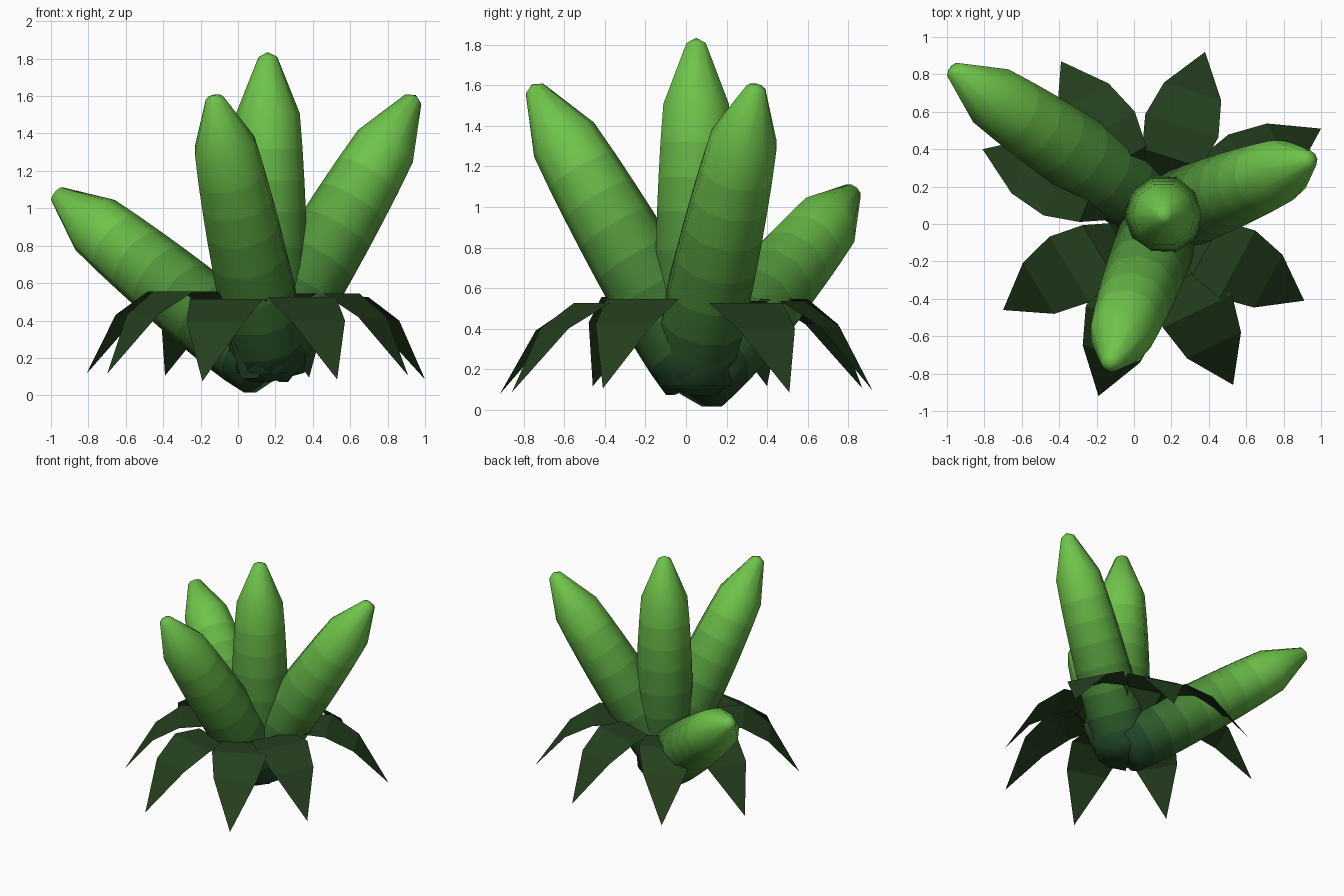
import bpy, math
from mathutils import Vector

if "Cube" in bpy.data.objects:
    bpy.data.objects.remove(bpy.data.objects["Cube"])


def material(name, rgb):
    m = bpy.data.materials.new(name)
    m.diffuse_color = (*rgb, 1)
    m.use_nodes = True
    m.node_tree.nodes["Principled BSDF"].inputs["Base Color"].default_value = m.diffuse_color
    return m


def add_object(name, verts, faces, mats):
    me = bpy.data.meshes.new(name)
    me.from_pydata(verts, [], faces)
    for m in mats:
        me.materials.append(m)
    ob = bpy.data.objects.new(name, me)
    bpy.context.collection.objects.link(ob)
    return ob


# Pod colour bands run from dark at the root to bright at the tip
DARK, BRIGHT = (0.015, 0.06, 0.02), (0.16, 0.55, 0.07)
BANDS = 8
pod_mats = []
for i in range(BANDS):
    k = i / (BANDS - 1)
    pod_mats.append(material(f"pod_green_{i}", [a + (b - a) * k ** 1.3 for a, b in zip(DARK, BRIGHT)]))
leaf_mat = material("leaf_green", (0.018, 0.05, 0.013))

# Pod profile: fraction along the axis, radius
POD = [(0, 0.195), (0.08, 0.208), (0.18, 0.214), (0.28, 0.213), (0.39, 0.209),
       (0.5, 0.203), (0.6, 0.195), (0.7, 0.185), (0.81, 0.17), (0.985, 0.05)]
SIDES = 10


def pod(name, base, tip):
    base, tip = Vector(base), Vector(tip)
    axis = tip - base
    rot = axis.to_track_quat('Z', 'Y')
    verts, faces, bands = [], [], []
    for t, r in POD:
        for s in range(SIDES):
            a = 2 * math.pi * s / SIDES
            verts.append(base + axis * t + rot @ Vector((r * math.cos(a), r * math.sin(a), 0)))
    for i in range(len(POD) - 1):
        for s in range(SIDES):
            n = (s + 1) % SIDES
            faces.append((i * SIDES + s, i * SIDES + n, (i + 1) * SIDES + n, (i + 1) * SIDES + s))
            bands.append(min(i, BANDS - 1))
    # shallow domes close both ends
    low, high = len(verts), len(verts) + 1
    verts += [base - axis * 0.03, tip]
    last = (len(POD) - 1) * SIDES
    for s in range(SIDES):
        n = (s + 1) % SIDES
        faces += [(low, n, s), (high, last + s, last + n)]
        bands += [0, BANDS - 1]
    ob = add_object(name, verts, faces, pod_mats)
    for p, b in zip(ob.data.polygons, bands):
        p.material_index = b
        p.use_smooth = True


pod("centre_pod", (0.16, 0.05, 0.12), (0.16, 0.05, 1.835))
pod("left_pod", (0.15, 0.07, 0.17), (-0.98, 0.83, 1.085))
pod("front_pod", (0.18, 0.07, 0.17), (-0.13, -0.76, 1.605))
pod("right_pod", (0.10, 0.02, 0.17), (0.95, 0.35, 1.605))

# Leaf outline: reach, half width, height
LEAF = [(0.12, 0.05, 0.10), (0.22, 0.10, 0.38), (0.35, 0.165, 0.525),
        (0.54, 0.205, 0.525), (0.74, 0.16, 0.40)]
# Leaf tips: x, y, height offset
TIPS = [(1.00, 0.51, 0.0), (0.38, 0.92, 0.01), (-0.39, 0.87, 0.02), (-0.81, 0.40, 0.03),
        (-0.70, -0.46, 0.03), (-0.19, -0.92, -0.01), (0.53, -0.86, 0.0), (0.91, -0.41, 0.02)]
for i, (x, y, dz) in enumerate(TIPS):
    centre = Vector((0.10, 0.03, 0))
    out = Vector((x, y, 0)) - centre
    k = out.length / 0.97
    out.normalize()
    side = Vector((-out.y, out.x, 0))
    verts = []
    for r, w, z in LEAF:
        mid = centre + out * r * k + Vector((0, 0, z + dz))
        verts += [mid - side * w, mid + side * w]
    verts.append(Vector((x, y, 0.085 + dz)))
    faces = [(2 * j, 2 * j + 2, 2 * j + 3, 2 * j + 1) for j in range(len(LEAF) - 1)]
    faces.append((len(verts) - 3, len(verts) - 1, len(verts) - 2))
    add_object(f"leaf_{i + 1}", verts, faces, [leaf_mat])
